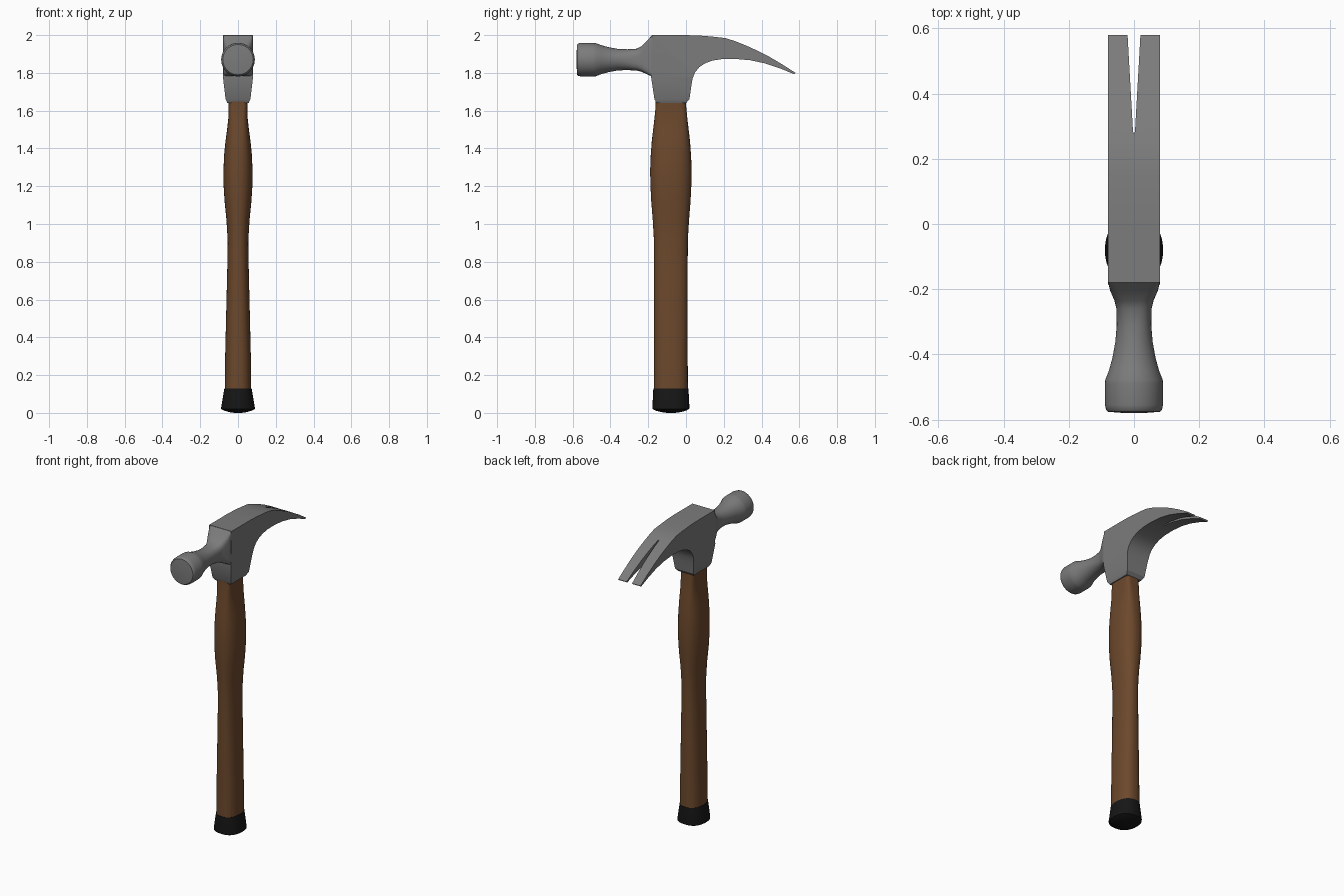
import bpy, bmesh
from math import cos, sin, pi, copysign
from mathutils import Vector

if "Cube" in bpy.data.objects:
    bpy.data.objects.remove(bpy.data.objects["Cube"])


def material(name, rgb):
    m = bpy.data.materials.new(name)
    m.diffuse_color = (*rgb, 1)
    m.use_nodes = True
    m.node_tree.nodes["Principled BSDF"].inputs["Base Color"].default_value = m.diffuse_color
    return m


STEEL = material("steel", (0.2, 0.2, 0.2))
WOOD = material("wood", (0.15, 0.065, 0.025))
RUBBER = material("rubber", (0.008, 0.008, 0.008))


def finish(bm, name, mat=None, angle=0.6):
    bmesh.ops.recalc_face_normals(bm, faces=bm.faces)
    me = bpy.data.meshes.new(name)
    bm.to_mesh(me)
    bm.free()
    ob = bpy.data.objects.new(name, me)
    bpy.context.collection.objects.link(ob)
    if mat:
        me.materials.append(mat)
        smooth(ob, angle)
    return ob


def activate(ob):
    bpy.ops.object.select_all(action='DESELECT')
    ob.select_set(True)
    bpy.context.view_layer.objects.active = ob


def smooth(ob, angle):
    activate(ob)
    bpy.ops.object.shade_smooth_by_angle(angle=angle)


def power(v, n):
    return copysign(abs(v) ** (2 / n), v)


def loft(name, rings, place, mat, seg=48):
    """Rings are (position, half width, half depth, squareness, offset)."""
    bm = bmesh.new()
    loops = []
    for t, a, b, n, off in rings:
        loops.append([bm.verts.new(place(t, a * power(cos(2 * pi * i / seg), n),
                                         b * power(sin(2 * pi * i / seg), n) + off))
                      for i in range(seg)])
    for lo, hi in zip(loops, loops[1:]):
        for i in range(seg):
            j = (i + 1) % seg
            bm.faces.new((lo[i], lo[j], hi[j], hi[i]))
    bm.faces.new(loops[0])
    bm.faces.new(loops[-1])
    return finish(bm, name, mat)


def upright(t, u, v):
    return (u, v, t)


def forward(t, u, v):
    return (u, t, v)


def prism(outline, place, depth):
    bm = bmesh.new()
    face = bm.faces.new([bm.verts.new(place(p)) for p in outline])
    res = bmesh.ops.extrude_face_region(bm, geom=[face])
    bmesh.ops.translate(bm, vec=depth,
                        verts=[v for v in res['geom'] if isinstance(v, bmesh.types.BMVert)])
    return bm


# wooden handle
C = -0.08
loft("handle", [(z, a, b, n, C) for z, a, b, n in [
    (0.10, 0.070, 0.090, 2.4), (0.30, 0.068, 0.089, 2.4), (0.55, 0.062, 0.089, 2.4),
    (0.80, 0.056, 0.089, 2.4), (0.92, 0.055, 0.090, 2.4), (1.02, 0.061, 0.096, 2.3),
    (1.12, 0.071, 0.104, 2.3), (1.20, 0.076, 0.108, 2.3), (1.28, 0.077, 0.110, 2.3),
    (1.36, 0.074, 0.107, 2.4), (1.44, 0.066, 0.101, 2.7), (1.50, 0.058, 0.094, 3.2),
    (1.56, 0.051, 0.087, 4.0), (1.62, 0.050, 0.081, 5.0), (1.68, 0.050, 0.080, 5.0)]],
    upright, WOOD)

# rubber end cap with a domed bottom
loft("end_cap", [(z, a, b, 2.3, C) for z, a, b in [
    (0.0, 0.02, 0.022), (0.004, 0.045, 0.05), (0.012, 0.074, 0.081),
    (0.021, 0.089, 0.097), (0.03, 0.089, 0.098), (0.13, 0.072, 0.093)]],
    upright, RUBBER)

# head body: socket and curved claw in one side profile (y, z)
profile = [(-0.155, 1.64), (-0.167, 1.66), (-0.185, 1.78), (-0.18, 2.0), (0.0, 2.0),
           (0.08, 1.997), (0.15, 1.991), (0.21, 1.984), (0.26, 1.968), (0.32, 1.944),
           (0.38, 1.917), (0.44, 1.886), (0.51, 1.845), (0.58, 1.80), (0.573, 1.793),
           (0.50, 1.823), (0.42, 1.850), (0.34, 1.867), (0.26, 1.874), (0.19, 1.873),
           (0.14, 1.865), (0.10, 1.850), (0.07, 1.830), (0.048, 1.803), (0.035, 1.77),
           (0.028, 1.73), (0.018, 1.66), (0.0, 1.64)]
bm = prism(profile, lambda p: (-0.08, *p), Vector((0.16, 0, 0)))
for z in (1.78, 1.66):
    bmesh.ops.bisect_plane(bm, geom=bm.verts[:] + bm.edges[:] + bm.faces[:],
                           plane_co=(0, 0, z), plane_no=(0, 0, 1))
for v in bm.verts:
    z = v.co.z
    if z < 1.659:
        v.co.x *= 0.70
    elif z < 1.78:
        v.co.x *= 0.82 + 0.18 * (z - 1.66) / 0.12
head = finish(bm, "claw_head")

# nail slot cut through the claw
slot = finish(prism([(-0.003, 0.283), (0, 0.278), (0.003, 0.283), (0.022, 0.62), (-0.022, 0.62)],
                    lambda p: (*p, 1.7), Vector((0, 0, 0.4))), "slot_cutter")
slot.hide_render = True
cut = head.modifiers.new("slot", 'BOOLEAN')
cut.operation = 'DIFFERENCE'
cut.solver = 'EXACT'
cut.object = slot
activate(head)
bpy.ops.object.modifier_apply(modifier=cut.name)
bpy.data.objects.remove(slot)
head.data.materials.append(STEEL)
smooth(head, 0.4)

# neck and striking face: square at the body, round at the face
loft("neck_and_face", [
    (-0.16, 0.079, 0.109, 14, 1.89), (-0.18, 0.079, 0.109, 14, 1.89),
    (-0.205, 0.073, 0.090, 7, 1.882), (-0.235, 0.060, 0.068, 4, 1.874),
    (-0.26, 0.054, 0.058, 3, 1.87), (-0.31, 0.053, 0.055, 2.3, 1.87),
    (-0.36, 0.057, 0.057, 2, 1.87), (-0.41, 0.066, 0.066, 2, 1.87),
    (-0.45, 0.077, 0.077, 2, 1.87), (-0.478, 0.088, 0.088, 2, 1.87),
    (-0.49, 0.089, 0.089, 2, 1.87), (-0.555, 0.089, 0.089, 2, 1.87),
    (-0.57, 0.086, 0.086, 2, 1.87), (-0.576, 0.080, 0.080, 2, 1.87),
    (-0.58, 0.03, 0.03, 2, 1.87)], forward, STEEL)
